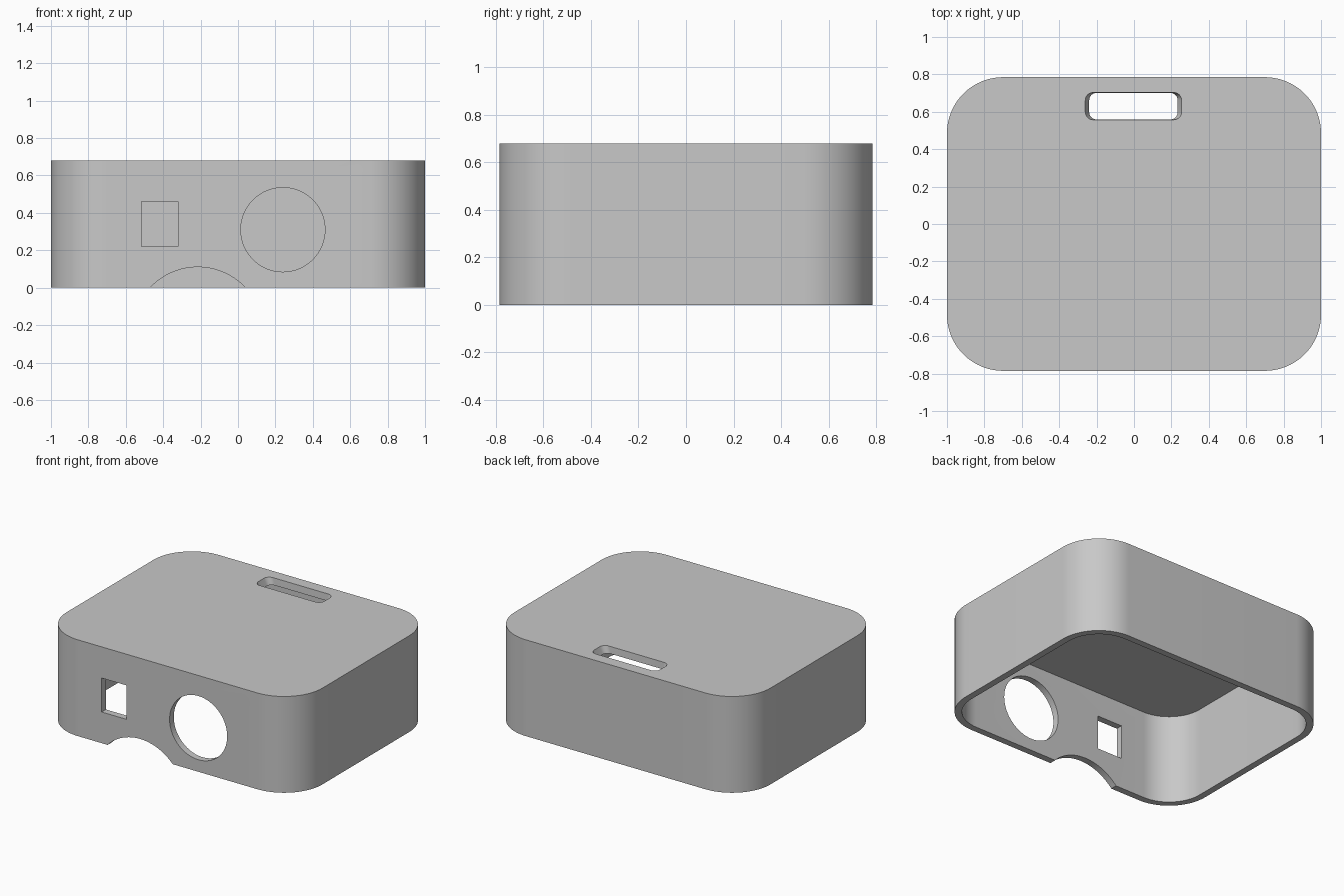
import bpy, bmesh
from math import sin, cos, pi

cube = bpy.data.objects.get("Cube")
if cube:
    bpy.data.objects.remove(cube, do_unlink=True)

WIDTH, DEPTH, HEIGHT = 2.0, 1.57, 0.68
WALL, ROOF = 0.047, 0.05
FRONT = -DEPTH / 2

grey = bpy.data.materials.new("plain grey")
grey.use_nodes = True
colour = (0.58, 0.58, 0.58, 1)
grey.diffuse_color = colour
grey.node_tree.nodes["Principled BSDF"].inputs["Base Color"].default_value = colour


def rounded_rect(cx, cy, w, h, r, steps):
    """Counter-clockwise outline with rounded corners."""
    points = []
    for q, (sx, sy) in enumerate([(1, 1), (-1, 1), (-1, -1), (1, -1)]):
        for i in range(steps + 1):
            a = (q + i / steps) * pi / 2
            points.append((cx + sx * (w / 2 - r) + r * cos(a),
                           cy + sy * (h / 2 - r) + r * sin(a)))
    return points


def circle(cx, cy, r, steps=96):
    return [(cx + r * cos(2 * pi * i / steps), cy + r * sin(2 * pi * i / steps))
            for i in range(steps)]


def loft(name, lower, upper, start, end, place):
    """Solid between two matching outlines; place maps (u, v, t) to x, y, z."""
    bm = bmesh.new()
    a = [bm.verts.new(place(u, v, start)) for u, v in lower]
    b = [bm.verts.new(place(u, v, end)) for u, v in upper]
    bm.faces.new(a[::-1])
    bm.faces.new(b)
    for i in range(len(a)):
        j = (i + 1) % len(a)
        bm.faces.new((a[i], a[j], b[j], b[i]))
    bmesh.ops.recalc_face_normals(bm, faces=bm.faces)
    mesh = bpy.data.meshes.new(name)
    bm.to_mesh(mesh)
    bm.free()
    obj = bpy.data.objects.new(name, mesh)
    bpy.context.collection.objects.link(obj)
    mesh.materials.append(grey)
    return obj


def upright(u, v, t):
    return (u, v, t)


def through_front(u, v, t):
    return (u, t, v)


# Outer block of the cover
outline = rounded_rect(0, 0, WIDTH, DEPTH, 0.3, 20)
cover = loft("cover_shell", outline, outline, 0, HEIGHT, upright)

# Hollow inside, open at the bottom
inside = rounded_rect(0, 0, WIDTH - 2 * WALL, DEPTH - 2 * WALL, 0.3 - WALL, 20)
cutters = [loft("cavity_cutter", inside, inside, -0.2, HEIGHT - ROOF, upright)]

# Slot in the roof near the back, narrowing downwards
cutters.append(loft("roof_slot_cutter",
                    rounded_rect(-0.003, 0.63, 0.43, 0.137, 0.035, 8),
                    rounded_rect(-0.003, 0.63, 0.558, 0.15, 0.045, 8),
                    HEIGHT - 0.1, HEIGHT + 0.05, upright))

# Front openings: square window, round hole and arched notch
window = [(-0.515, 0.22), (-0.32, 0.22), (-0.32, 0.46), (-0.515, 0.46)]
for name, shape in [("window_cutter", window),
                    ("round_hole_cutter", circle(0.24, 0.31, 0.225)),
                    ("arch_cutter", circle(-0.215, -0.24, 0.35))]:
    cutters.append(loft(name, shape, shape, FRONT - 0.1, FRONT + 0.15, through_front))

for cutter in cutters:
    cutter.hide_render = True
    cut = cover.modifiers.new(cutter.name, "BOOLEAN")
    cut.operation = "DIFFERENCE"
    cut.solver = "EXACT"
    cut.object = cutter

# Apply the cuts and remove the cutters
bpy.context.view_layer.update()
graph = bpy.context.evaluated_depsgraph_get()
result = bpy.data.meshes.new_from_object(cover.evaluated_get(graph))
cover.modifiers.clear()
cover.data = result
for cutter in cutters:
    bpy.data.objects.remove(cutter, do_unlink=True)

# Smooth rounded walls with crisp edges
bpy.ops.object.select_all(action="DESELECT")
cover.select_set(True)
bpy.context.view_layer.objects.active = cover
bpy.ops.object.shade_smooth_by_angle(angle=pi / 6)
